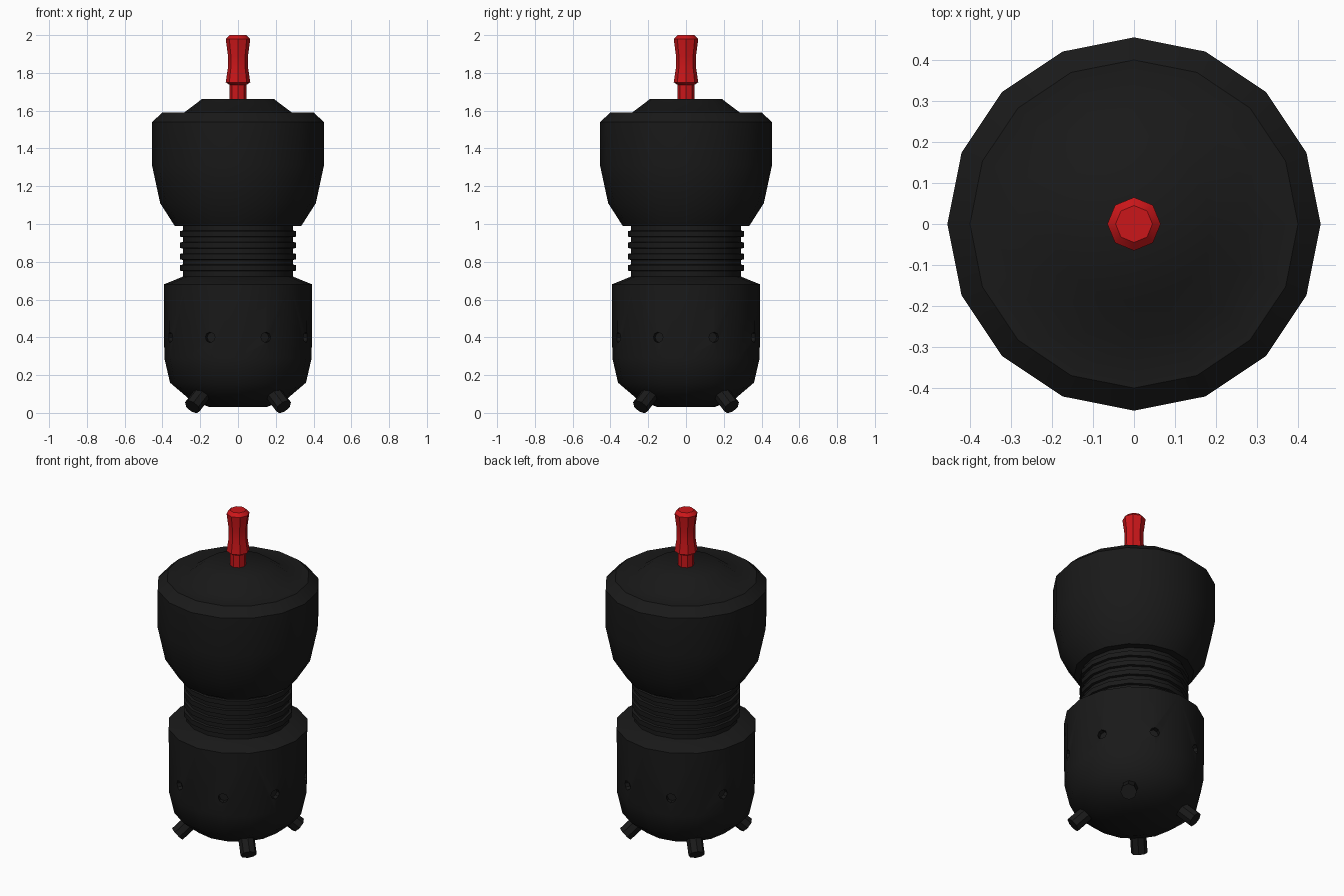
import bpy, math
from mathutils import Vector
from math import sin, cos, pi

if "Cube" in bpy.data.objects:
    bpy.data.objects.remove(bpy.data.objects["Cube"])


def material(name, rgb):
    m = bpy.data.materials.new(name)
    m.diffuse_color = (*rgb, 1)
    m.use_nodes = True
    m.node_tree.nodes["Principled BSDF"].inputs["Base Color"].default_value = m.diffuse_color
    return m


BLACK = material("black_paint", (0.010, 0.010, 0.010))
RED = material("red_paint", (0.60, 0.008, 0.010))


def finish(ob, mat, angle=40):
    ob.data.materials.append(mat)
    bpy.ops.object.select_all(action='DESELECT')
    ob.select_set(True)
    bpy.context.view_layer.objects.active = ob
    bpy.ops.object.shade_smooth_by_angle(angle=math.radians(angle))


def lathe(name, profile, sides, mat):
    """Revolve (radius, z) points, listed bottom to top, and cap both ends."""
    verts = [(r * cos(2 * pi * i / sides), r * sin(2 * pi * i / sides), z)
             for r, z in profile for i in range(sides)]
    faces = [(k * sides + i, k * sides + (i + 1) % sides,
              (k + 1) * sides + (i + 1) % sides, (k + 1) * sides + i)
             for k in range(len(profile) - 1) for i in range(sides)]
    faces.append(tuple(reversed(range(sides))))
    faces.append(tuple(range(len(verts) - sides, len(verts))))
    me = bpy.data.meshes.new(name)
    me.from_pydata(verts, [], faces)
    ob = bpy.data.objects.new(name, me)
    bpy.context.collection.objects.link(ob)
    if mat:
        finish(ob, mat)
    return ob


def rod(name, a, b, radius, sides=8):
    a, b = Vector(a), Vector(b)
    bpy.ops.mesh.primitive_cylinder_add(
        vertices=sides, radius=radius, depth=(b - a).length, location=(a + b) / 2,
        rotation=(b - a).to_track_quat('Z', 'Y').to_euler())
    ob = bpy.context.object
    ob.name = name
    return ob


# Lower drum
base = lathe("lower_drum", [(0.15, 0.03), (0.26, 0.075), (0.36, 0.16), (0.39, 0.29),
                            (0.393, 0.68), (0.29, 0.722)], 16, None)

# Eight small dimples around the lower drum
for i in range(8):
    t = pi / 8 + i * pi / 4
    cutter = rod("dimple_cutter", (0.36 * cos(t), 0.36 * sin(t), 0.40),
                 (0.46 * cos(t), 0.46 * sin(t), 0.40), 0.028)
    cutter.hide_render = True
    cutter.hide_set(True)
    mod = base.modifiers.new("dimple", 'BOOLEAN')
    mod.operation = 'DIFFERENCE'
    mod.solver = 'EXACT'
    mod.object = cutter
bpy.context.view_layer.update()
cut = bpy.data.meshes.new_from_object(
    base.evaluated_get(bpy.context.evaluated_depsgraph_get()))
base.modifiers.clear()
base.data = cut
for ob in [o for o in bpy.data.objects if o.name.startswith("dimple_cutter")]:
    bpy.data.objects.remove(ob)
base.data.materials.clear()
finish(base, BLACK)

# Ribbed neck
neck = [(0.292, 0.70)]
for k in range(4):
    z = 0.75 + 0.06 * k
    neck += [(0.292, z), (0.306, z + 0.003), (0.306, z + 0.032), (0.292, z + 0.035)]
neck += [(0.292, 1.0)]
lathe("ribbed_neck", neck, 16, BLACK)

# Upper drum with raised lid
lathe("upper_drum", [(0.28, 0.99), (0.335, 0.99), (0.412, 1.11), (0.455, 1.31),
                     (0.455, 1.54), (0.40, 1.59), (0.285, 1.59), (0.19, 1.662)],
      16, BLACK)

# Red handle
lathe("handle_stem", [(0.045, 1.64), (0.045, 1.76)], 8, RED)
lathe("handle_grip", [(0.045, 1.737), (0.065, 1.75), (0.053, 1.83), (0.053, 1.89),
                      (0.065, 1.98), (0.045, 2.0)], 8, RED)

# Four splayed feet
for i in range(4):
    t = pi / 4 + i * pi / 2
    foot = rod("foot", (0.22 * cos(t), 0.22 * sin(t), 0.145),
               (0.342 * cos(t), 0.342 * sin(t), 0.032), 0.046)
    finish(foot, BLACK)
